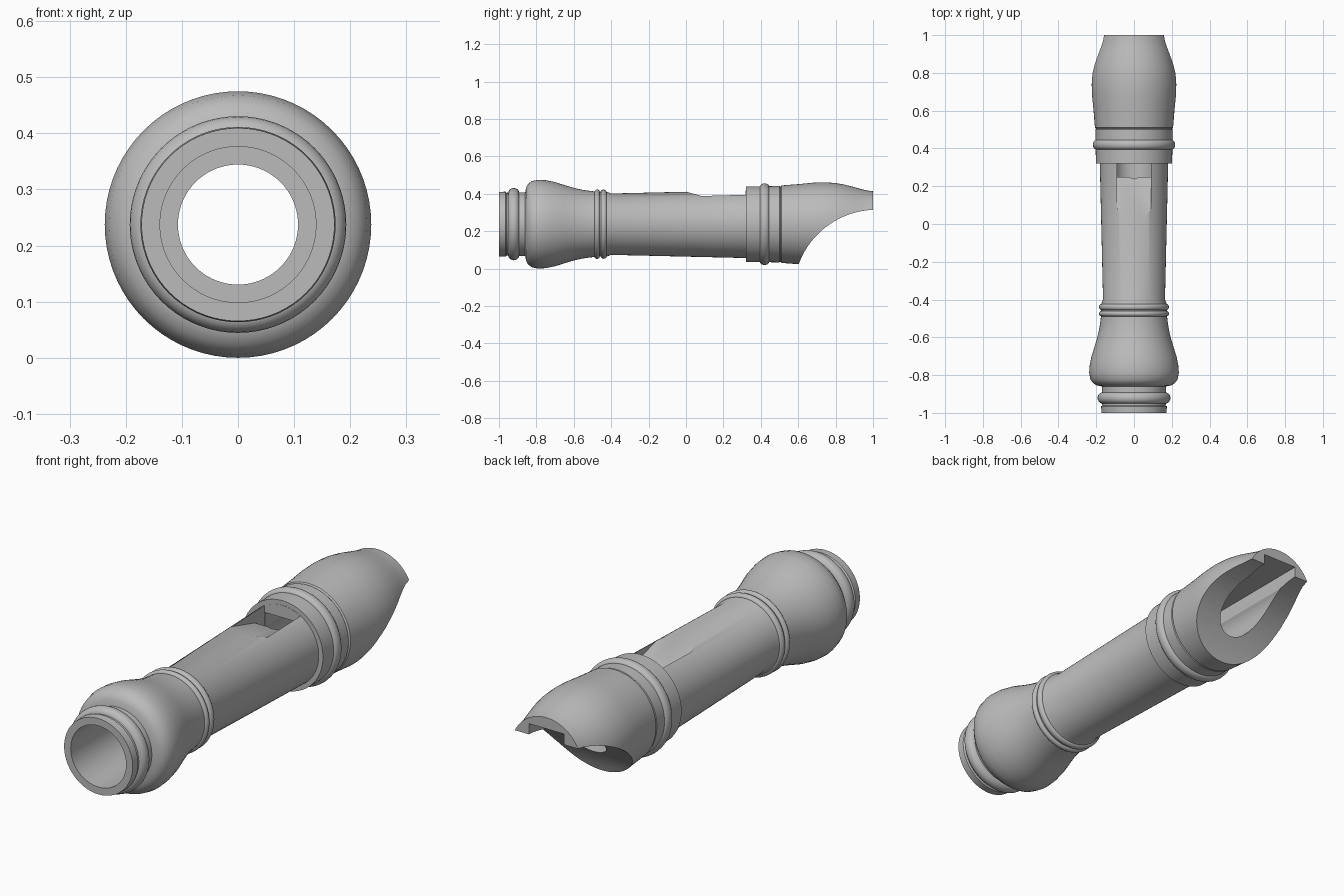
import bpy, bmesh, math
from mathutils import Matrix, Vector

if "Cube" in bpy.data.objects:
    bpy.data.objects.remove(bpy.data.objects["Cube"], do_unlink=True)

AXIS_Z = 0.2375
BORE = 0.107

grey = bpy.data.materials.new("plain grey")
grey.use_nodes = True
grey.diffuse_color = (0.5, 0.5, 0.5, 1)
grey.node_tree.nodes["Principled BSDF"].inputs["Base Color"].default_value = (0.5, 0.5, 0.5, 1)


def finish(name, bm):
    bmesh.ops.recalc_face_normals(bm, faces=bm.faces)
    mesh = bpy.data.meshes.new(name)
    bm.to_mesh(mesh)
    bm.free()
    mesh.materials.append(grey)
    obj = bpy.data.objects.new(name, mesh)
    bpy.context.collection.objects.link(obj)
    return obj


def smooth(obj):
    bpy.ops.object.select_all(action="DESELECT")
    obj.select_set(True)
    bpy.context.view_layer.objects.active = obj
    bpy.ops.object.shade_smooth_by_angle(angle=math.radians(32))


def lathe(name, profile, steps=72):
    """Turn a closed (y, radius) outline around the long axis."""
    bm = bmesh.new()
    verts = [bm.verts.new((0, y, AXIS_Z + r)) for y, r in profile]
    edges = [bm.edges.new((a, b)) for a, b in zip(verts, verts[1:] + verts[:1])]
    bmesh.ops.spin(bm, geom=verts + edges, cent=(0, 0, AXIS_Z), axis=(0, 1, 0),
                   angle=math.tau, steps=steps, use_merge=True)
    bmesh.ops.remove_doubles(bm, verts=bm.verts, dist=1e-5)
    return finish(name, bm)


def prism(name, outline, half_width):
    """Extrude a (y, z) outline across x."""
    bm = bmesh.new()
    face = bm.faces.new([bm.verts.new((-half_width, y, z)) for y, z in outline])
    out = bmesh.ops.extrude_face_region(bm, geom=[face])
    moved = [v for v in out["geom"] if isinstance(v, bmesh.types.BMVert)]
    bmesh.ops.translate(bm, verts=moved, vec=(2 * half_width, 0, 0))
    return finish(name, bm)


def cut(obj, cutter):
    cutter.hide_render = True
    mod = obj.modifiers.new("cut", "BOOLEAN")
    mod.operation = "DIFFERENCE"
    mod.solver = "EXACT"
    mod.object = cutter
    bpy.context.view_layer.objects.active = obj
    bpy.ops.object.modifier_apply(modifier=mod.name)
    bpy.data.objects.remove(cutter, do_unlink=True)


# Turned body: tenon, bulb, tapering shaft, collar and mouthpiece around the bore
tenon = [(-1, 0.139), (-1, 0.172), (-0.965, 0.174), (-0.96, 0.168), (-0.86, 0.17)]
bulb = [(-0.855, 0.195), (-0.845, 0.214), (-0.825, 0.23), (-0.79, 0.2375), (-0.75, 0.235),
        (-0.7, 0.225), (-0.65, 0.209), (-0.6, 0.194), (-0.55, 0.183), (-0.49, 0.175)]
shaft = [(-0.42, 0.172), (-0.4, 0.164), (0.32, 0.181)]
collar = [(0.32, 0.202), (0.5, 0.204), (0.505, 0.2), (0.51, 0.207)]
mouth = [(0.6, 0.214), (0.68, 0.222), (0.74, 0.224), (0.8, 0.22), (0.85, 0.211),
         (0.9, 0.198), (0.94, 0.187), (0.97, 0.18), (1, 0.176), (1, BORE)]
step = [(-0.6, BORE), (-0.6, 0.139)]
body = lathe("head_joint", tenon + bulb + shaft + collar + mouth + step)

# Sloping window with its opening into the bore
cut(body, prism("window_cutter", [(-0.05, 0.4255), (0.25, 0.3415), (0.25, 0.22),
                                  (0.319, 0.22), (0.319, 0.52), (-0.05, 0.52)], 0.09))
# Flat air channel above the bore
cut(body, prism("channel_cutter", [(0.3, 0.25), (1.1, 0.25), (1.1, 0.363), (0.3, 0.363)], 0.088))
# Concave underside of the mouthpiece
arc = [(1.02 + 0.445 * math.cos(a), -0.13 + 0.445 * math.sin(a))
       for a in (math.tau * i / 96 for i in range(96))]
cut(body, prism("beak_cutter", arc, 0.4))
smooth(body)

# Raised rings: position along the axis, seat radius, half width, height
for name, y, seat, half, height in [
        ("tenon_ring", -0.921, 0.166, 0.03, 0.027),
        ("lower_bead_front", -0.475, 0.172, 0.014, 0.014),
        ("lower_bead_back", -0.44, 0.172, 0.016, 0.013),
        ("collar_ring", 0.42, 0.2, 0.025, 0.018)]:
    arch = [(y - half * math.cos(math.pi * i / 10), seat + height * math.sin(math.pi * i / 10))
            for i in range(11)]
    ring = lathe(name, [(y - half, seat - 0.01)] + arch + [(y + half, seat - 0.01)])
    smooth(ring)
